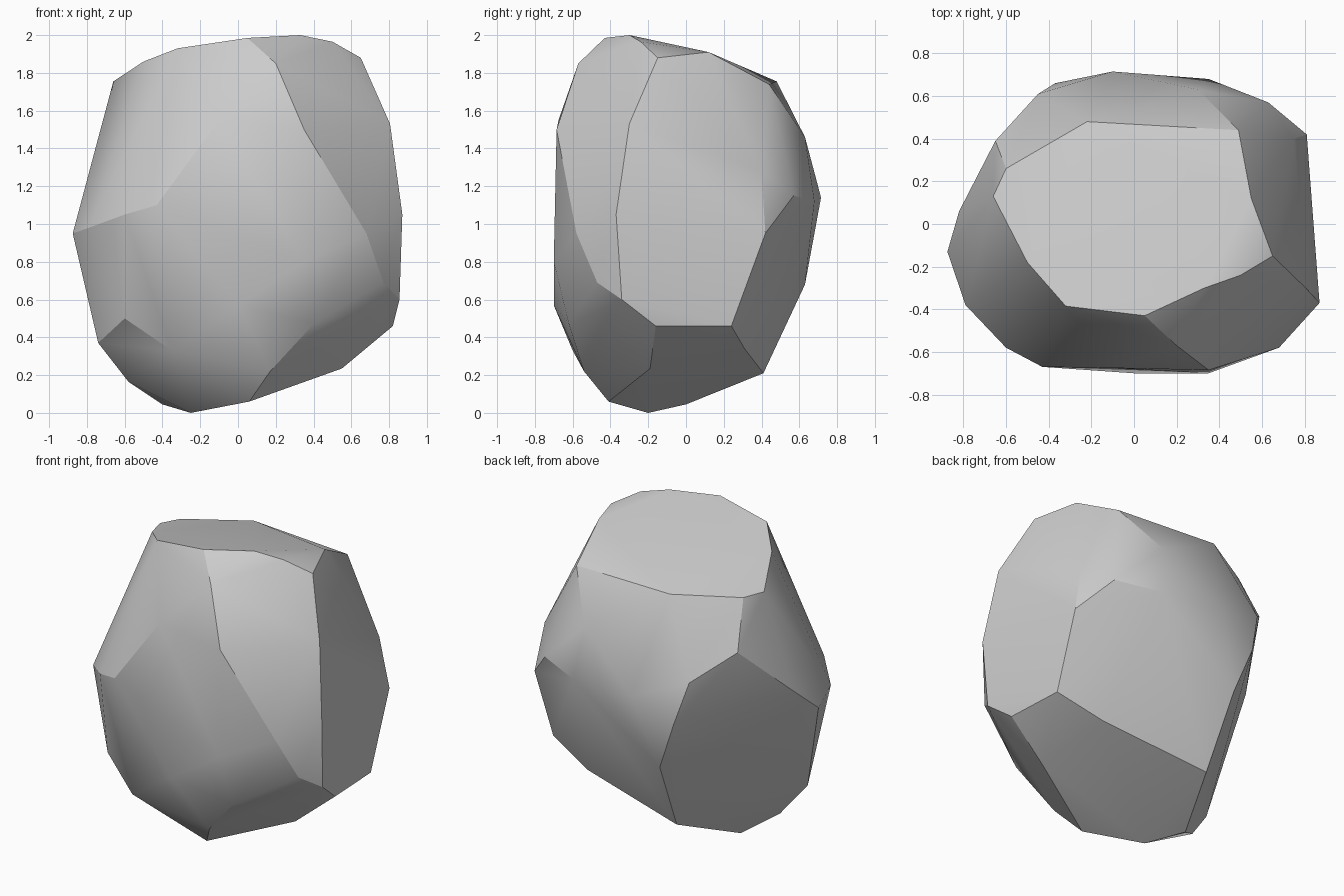
import bpy, bmesh, math

# Corner points of the chipped boulder (x, y, z); the hull of them forms its facets
CORNERS = [
    # sloping top facet
    (.33, -.3, 2), (.05, -.43, 1.985), (-.32, -.385, 1.93), (-.5, -.18, 1.86),
    (-.66, .13, 1.755), (-.6, .26, 1.75), (-.22, .48, 1.755), (.49, .44, 1.74),
    (.55, .12, 1.91), (.5, -.24, 1.965), (.65, -.15, 1.88),
    # right facet
    (.805, -.3, 1.53), (.87, -.37, 1.05), (.855, -.34, .6),
    (.82, -.16, .46), (.8, .24, .46), (.81, .42, .95), (.75, .4, 1.28),
    # back facets
    (.63, .57, 1.15), (.35, .68, 1.12), (-.1, .715, 1.14), (-.37, .66, 1),
    (.3, .63, 1.46), (-.65, .39, 1.45), (-.45, .61, 1.28), (-.25, .63, .68),
    # underside
    (-.22, .41, .21), (.5, .31, .34), (-.25, -.2, 0), (.06, -.41, .06), (.55, -.19, .235),
    # left facet
    (-.4, 0, .045), (-.58, -.15, .165), (-.74, -.21, .37), (-.875, -.13, .95), (-.82, .06, 1.12),
    # rounded front
    (-.79, -.38, .98), (-.6, -.58, 1.05), (-.43, -.67, 1.1), (0, -.7, .57),
    (.35, -.7, .8), (.68, -.58, .95), (.77, -.47, .69), (.4, -.62, .47), (.17, -.54, .22),
    (-.35, -.6, .33), (-.6, -.5, .5), (-.1, -.675, 1.55), (.35, -.685, 1.5), (.2, -.57, 1.85),
]

# Boulder: wrap a hull round the corners and merge nearly flat faces
bm = bmesh.new()
for p in CORNERS:
    bm.verts.new(p)
bmesh.ops.convex_hull(bm, input=bm.verts[:])
loose = [v for v in bm.verts if not v.link_faces]
bmesh.ops.delete(bm, geom=loose, context='VERTS')
bmesh.ops.dissolve_limit(bm, angle_limit=math.radians(2), verts=bm.verts[:], edges=bm.edges[:])
bmesh.ops.recalc_face_normals(bm, faces=bm.faces[:])
mesh = bpy.data.meshes.new("boulder")
bm.to_mesh(mesh)
bm.free()
boulder = bpy.data.objects.new("boulder", mesh)
bpy.context.collection.objects.link(boulder)

# Soft shading over the rounded areas, crisp at the chipped edges
bpy.context.view_layer.objects.active = boulder
boulder.select_set(True)
bpy.ops.object.shade_smooth_by_angle(angle=math.radians(22))
